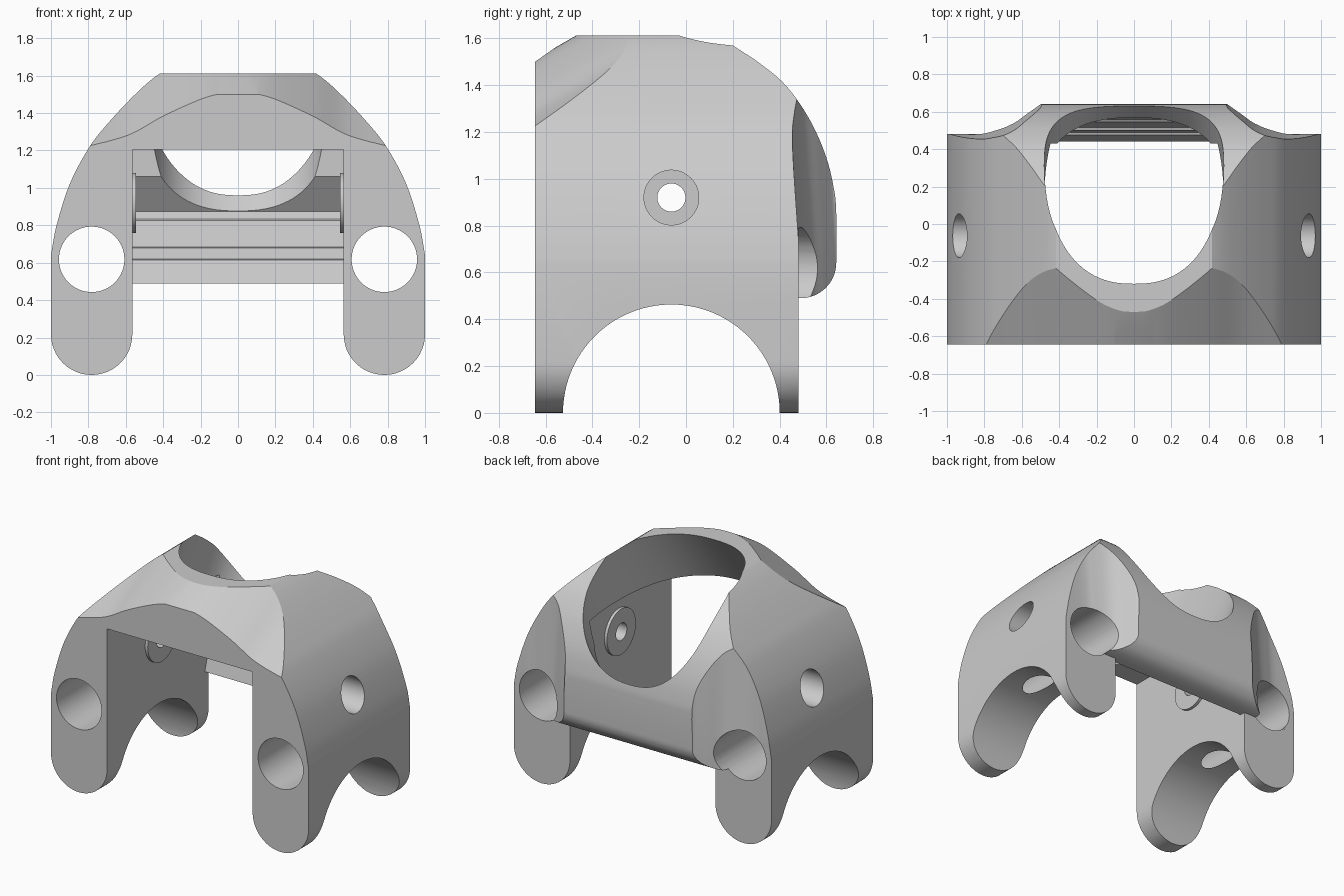
import bpy, bmesh
from math import sin, cos, pi, radians
from mathutils import Matrix, Vector

if "Cube" in bpy.data.objects:
    bpy.data.objects.remove(bpy.data.objects["Cube"], do_unlink=True)

grey = bpy.data.materials.new("plain grey")
grey.use_nodes = True
grey.diffuse_color = (0.6, 0.6, 0.6, 1)
grey.node_tree.nodes["Principled BSDF"].inputs["Base Color"].default_value = (0.6, 0.6, 0.6, 1)


def finish(name, bm):
    bmesh.ops.recalc_face_normals(bm, faces=bm.faces)
    me = bpy.data.meshes.new(name)
    bm.to_mesh(me)
    bm.free()
    me.materials.append(grey)
    ob = bpy.data.objects.new(name, me)
    bpy.context.collection.objects.link(ob)
    return ob


def prism(name, pts, axis, lo, hi, shear=0):
    """Extrude an outline along an axis; shear shifts its second coordinate on the way."""
    place = {"X": lambda a, b, t: (t, a, b),
             "Y": lambda a, b, t: (a, t, b),
             "Z": lambda a, b, t: (a, b, t)}[axis]
    bm = bmesh.new()
    ends = [[bm.verts.new(place(a, b + shear * (t - lo), t)) for a, b in pts] for t in (lo, hi)]
    for ring in ends:
        bm.faces.new(ring)
    n = len(pts)
    for i in range(n):
        j = (i + 1) % n
        bm.faces.new((ends[0][i], ends[0][j], ends[1][j], ends[1][i]))
    return finish(name, bm)


def cylinder(name, centre, radius, length, axis="X"):
    bm = bmesh.new()
    bmesh.ops.create_cone(bm, cap_ends=True, segments=64, radius1=radius,
                          radius2=radius, depth=length)
    turn = Matrix.Rotation(pi / 2, 4, "Y" if axis == "X" else "X")
    bm.transform(Matrix.Translation(centre) @ turn)
    return finish(name, bm)


def smooth(pts, steps=6):
    """Catmull-Rom curve through the points."""
    p = [Vector(q) for q in pts]
    p = [2 * p[0] - p[1]] + p + [2 * p[-1] - p[-2]]
    out = []
    for a, b, c, d in zip(p, p[1:], p[2:], p[3:]):
        for k in range(steps):
            t = k / steps
            out.append(0.5 * (2 * b + (c - a) * t + (2 * a - 5 * b + 4 * c - d) * t * t
                              + (3 * b - a - 3 * c + d) * t ** 3))
    return [tuple(v) for v in out + [p[-2]]]


def arc(cx, cy, r, start, end, n=16):
    return [(cx + r * cos(radians(start + (end - start) * k / n)),
             cy + r * sin(radians(start + (end - start) * k / n))) for k in range(n + 1)]


def mirrored(half):
    """Close an outline that starts at the middle, using its mirror image."""
    return half + [(-a, b) for a, b in reversed(half) if abs(a) > 1e-6]


def combine(target, tool, operation):
    mod = target.modifiers.new("cut", "BOOLEAN")
    mod.operation, mod.solver, mod.object = operation, "EXACT", tool
    bpy.context.view_layer.objects.active = target
    bpy.ops.object.modifier_apply(modifier=mod.name)
    bpy.data.objects.remove(tool, do_unlink=True)


# Arched body with two round-footed legs, seen from the front
dome = smooth([(0, 1.74), (0.25, 1.70), (0.42, 1.61), (0.55, 1.5), (0.7, 1.34),
               (0.8, 1.21), (0.9, 1.02), (0.97, 0.8), (1, 0.64)])
legs = arc(0.7825, 0.2175, 0.2175, 0, -180, 24)
body = prism("body", mirrored(dome + legs + [(0.565, 0.49)]), "Y", -0.645, 0.8)

# Side outline: flat top, round back, curled lower edge, wheel arch between the feet
side = ([(-0.645, -0.1), (-0.645, 1.5), (-0.56, 1.56), (-0.47, 1.612), (0.13, 1.612)]
        + smooth([(0.2, 1.57), (0.32, 1.49), (0.43, 1.395), (0.53, 1.25), (0.6, 1.09),
                  (0.635, 0.94), (0.642, 0.85)])
        + arc(0.49, 0.642, 0.152, 0, -90) + [(0.48, 0.49), (0.48, -0.1), (0.4005, -0.1)]
        + arc(-0.0625, 0, 0.463, 0, 180, 48) + [(-0.5255, -0.1)])
combine(body, prism("side_outline", side, "X", -1.2, 1.2), "INTERSECT")

# Plan outline: the back sweeps in to the rear leg faces and leans forward higher up
plan = mirrored([(0, 0.7), (0.46, 0.7)] + smooth([(0.5, 0.64), (0.57, 0.59), (0.65, 0.535),
                (0.75, 0.5), (0.85, 0.482), (1.1, 0.48)]) + [(1.1, -0.8)])
combine(body, prism("plan_outline", plan, "Z", -0.2, 2), "INTERSECT")
leaning = [(a, b + 0.067) for a, b in plan]
combine(body, prism("leaning_outline", leaning, "Z", -0.21, 2.01, -0.07), "INTERSECT")

# Brow sloping up from the front arch
brow = smooth([(0, 1.502), (0.08, 1.497), (0.2, 1.465), (0.4, 1.375), (0.55, 1.29),
               (0.66, 1.25), (0.8, 1.215)]) + [(1.1, 1.2), (1.1, -0.9)]
combine(body, prism("brow_outline", mirrored(brow), "Y", -0.66, 0.8, 0.58), "INTERSECT")

# Inner bay with a sloping, stepped face on the rear bar
bay = [(-0.9, 0.3), (-0.9, 1.205), (0.43, 1.205), (0.43, 1.06), (0.57, 0.875),
       (0.56, 0.835), (0.545, 0.825), (0.515, 0.685), (0.5, 0.68), (0.49, 0.62),
       (0.475, 0.615), (0.44, 0.49), (0.44, 0.3)]
combine(body, prism("bay", bay, "X", -0.565, 0.565), "DIFFERENCE")

# Large opening tilted towards the back, a squarish oval in section
oval = []
for k in range(96):
    c, s = cos(2 * pi * k / 96), sin(2 * pi * k / 96)
    oval.append((0.48 * abs(c) ** 0.83 * (1 if c > 0 else -1),
                 0.576 * abs(s) ** 0.83 * (1 if s > 0 else -1)))
opening = prism("opening", oval, "Z", -0.6, 1.4)
opening.data.transform(Matrix.Translation((0, 0.125, 1.245))
                       @ Matrix.Rotation(radians(-37), 4, "X"))
combine(body, opening, "DIFFERENCE")

# Long leg bores, inner pads and stepped side holes
for s in (-1, 1):
    combine(body, cylinder("leg_bore", (s * 0.7825, 0, 0.618), 0.175, 3, "Y"), "DIFFERENCE")
    combine(body, cylinder("inner_pad", (s * 0.575, -0.0625, 0.92), 0.16, 0.06), "UNION")
    combine(body, cylinder("side_hole", (s * 0.85, -0.0625, 0.92), 0.06, 0.8), "DIFFERENCE")
    combine(body, cylinder("counterbore", (s * 0.92, -0.0625, 0.92), 0.117, 0.6), "DIFFERENCE")

bpy.ops.object.select_all(action="DESELECT")
body.select_set(True)
bpy.context.view_layer.objects.active = body
bpy.ops.object.shade_smooth_by_angle(angle=radians(25))
